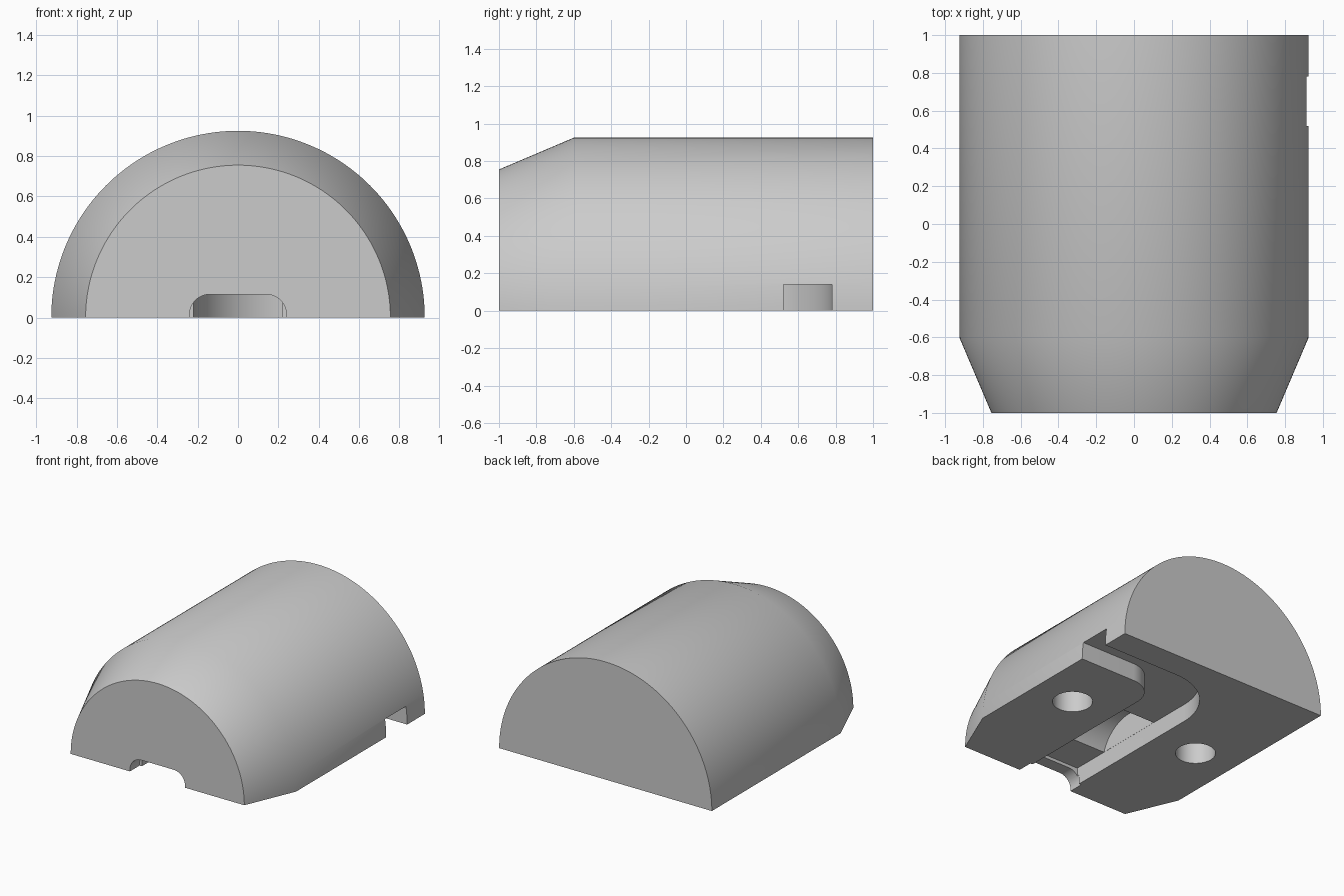
import bpy, bmesh, math
from mathutils import Vector

if "Cube" in bpy.data.objects:
    bpy.data.objects.remove(bpy.data.objects["Cube"], do_unlink=True)

grey = bpy.data.materials.new("plain_grey")
grey.use_nodes = True
grey.diffuse_color = (0.6, 0.6, 0.6, 1)
grey.node_tree.nodes["Principled BSDF"].inputs["Base Color"].default_value = (0.6, 0.6, 0.6, 1)


def arc(cx, cy, r, start, end, n):
    """Points along an arc, angles in degrees."""
    steps = [math.radians(start + (end - start) * i / n) for i in range(n + 1)]
    return [(cx + r * math.cos(a), cy + r * math.sin(a)) for a in steps]


def loft(name, rings):
    """Closed solid through rings of equal point count, capped at both ends."""
    bm = bmesh.new()
    loops = [[bm.verts.new(Vector(p)) for p in ring] for ring in rings]
    n = len(loops[0])
    for a, b in zip(loops, loops[1:]):
        for i in range(n):
            j = (i + 1) % n
            bm.faces.new((a[i], a[j], b[j], b[i]))
    bm.faces.new(loops[0])
    bm.faces.new(loops[-1])
    bmesh.ops.recalc_face_normals(bm, faces=bm.faces)
    mesh = bpy.data.meshes.new(name)
    bm.to_mesh(mesh)
    bm.free()
    mesh.materials.append(grey)
    obj = bpy.data.objects.new(name, mesh)
    bpy.context.collection.objects.link(obj)
    return obj


def upright(name, outline, z0, z1):
    return loft(name, [[(x, y, z) for x, y in outline] for z in (z0, z1)])


# Half-round body with a tapered front
body = loft("half_round_body", [
    [(x, y, z) for x, z in arc(0, 0, r, 0, 180, 96)]
    for y, r in ((-1, 0.755), (-0.6, 0.925), (1, 0.925))])

cutters = []

# Bent channel: runs back from the front, then turns out through the side
outline = ([(-0.22, -0.9)] + arc(0.26, 0.30, 0.48, 180, 90, 24) + [(1.1, 0.78), (1.1, 0.52)]
           + arc(0.44, 0.30, 0.22, 90, 180, 16) + [(0.22, -0.9)])
cutters.append(upright("channel_cutter", outline, -0.1, 0.14))

# Rounded mouth of the channel at the front
mouth = ([(0.24, -0.1)] + arc(0.14, 0.015, 0.1, 0, 90, 10)
         + arc(-0.14, 0.015, 0.1, 90, 180, 10) + [(-0.24, -0.1)])
cutters.append(loft("mouth_cutter", [[(x, y, z) for x, z in mouth] for y in (-1.1, -0.88)]))

# Arched pocket in the channel ceiling
pocket = arc(-0.32, 0.04, 0.297, 0, 180, 32)
cutters.append(loft("pocket_cutter", [[(x, y, z) for y, z in pocket] for x in (-0.219, 0.219)]))

# Two blind round holes in the underside
for side, x in (("left", 0.58), ("right", -0.58)):
    cutters.append(upright(side + "_hole_cutter", arc(x, 0, 0.145, 0, 352.5, 47), -0.1, 0.4))

bpy.context.view_layer.objects.active = body
body.select_set(True)
for cutter in cutters:
    cutter.hide_render = True
    mod = body.modifiers.new(cutter.name, 'BOOLEAN')
    mod.operation = 'DIFFERENCE'
    mod.solver = 'EXACT'
    mod.object = cutter
    bpy.ops.object.modifier_apply(modifier=mod.name)
for cutter in cutters:
    bpy.data.objects.remove(cutter, do_unlink=True)

bpy.ops.object.shade_smooth_by_angle(angle=math.radians(30))
